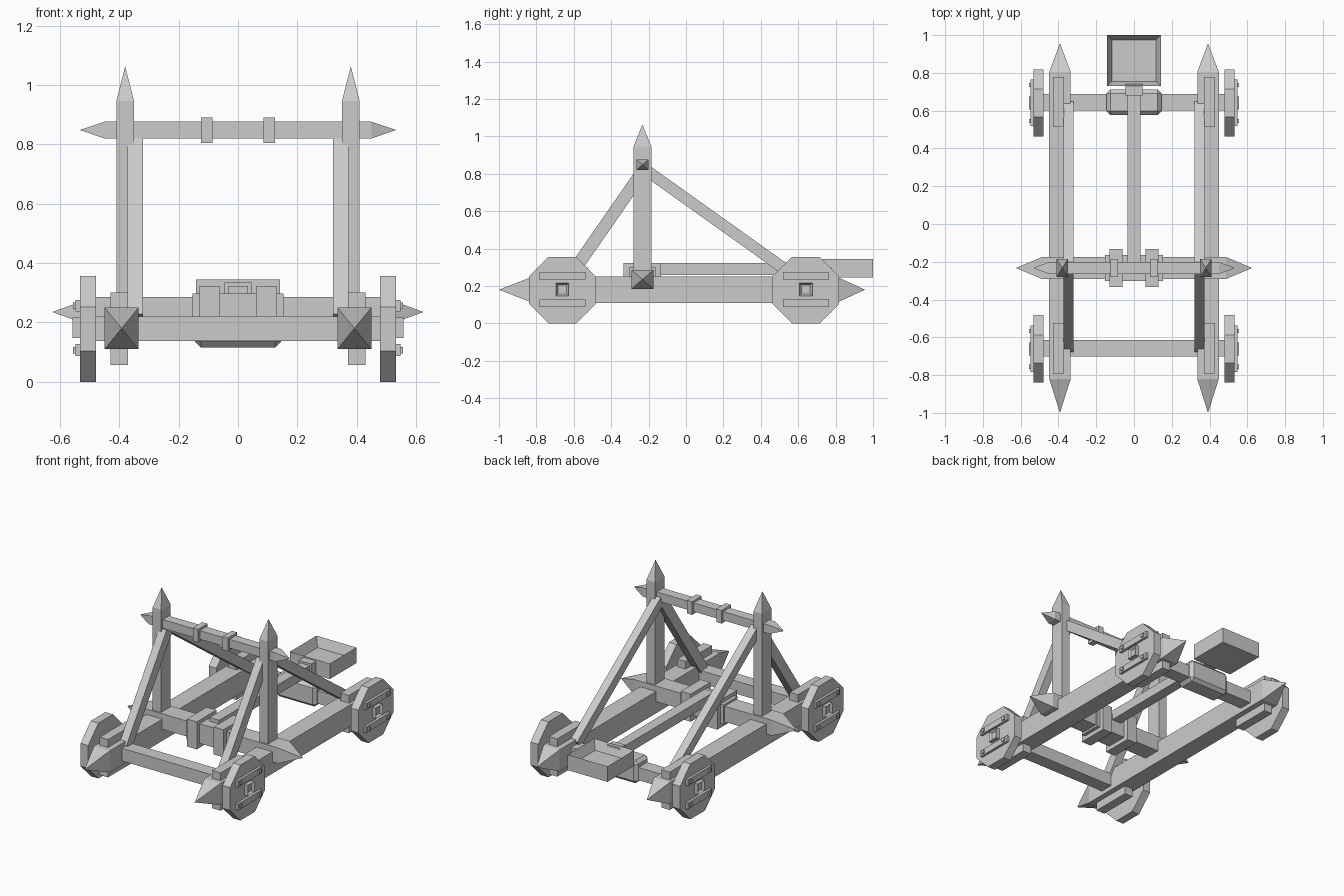
import bpy, bmesh, math
from mathutils import Vector, Matrix

if "Cube" in bpy.data.objects:
    bpy.data.objects.remove(bpy.data.objects["Cube"])


def finish(name, bm):
    bmesh.ops.recalc_face_normals(bm, faces=bm.faces)
    mesh = bpy.data.meshes.new(name)
    bm.to_mesh(mesh)
    bm.free()
    ob = bpy.data.objects.new(name, mesh)
    bpy.context.collection.objects.link(ob)
    return ob


def cube(x0, x1, y0, y1, z0, z1):
    bm = bmesh.new()
    size = Matrix.Diagonal((x1 - x0, y1 - y0, z1 - z0, 1))
    pos = Matrix.Translation(((x0 + x1) / 2, (y0 + y1) / 2, (z0 + z1) / 2))
    bmesh.ops.create_cube(bm, size=1, matrix=pos @ size)
    return bm


def box(name, *bounds):
    return finish(name, cube(*bounds))


def tray(name, bounds, direction, rim, depth):
    """Box with one face inset and pushed inwards."""
    bm = cube(*bounds)
    bm.normal_update()
    d = Vector(direction)
    face = max(bm.faces, key=lambda f: f.normal.dot(d))
    bmesh.ops.inset_individual(bm, faces=[face], thickness=rim)
    bmesh.ops.translate(bm, verts=face.verts, vec=-d * depth)
    return finish(name, bm)


def spiked(name, bounds, axis, low=None, high=None):
    """Beam whose ends run out to pyramid points at low / high."""
    bm = cube(*bounds)
    bm.normal_update()
    d = Vector([int(i == axis) for i in range(3)])
    ends = [(max(bm.faces, key=lambda f: f.normal.dot(d)), high),
            (min(bm.faces, key=lambda f: f.normal.dot(d)), low)]
    for face, tip in ends:
        if tip is not None:
            p = face.calc_center_median()
            p[axis] = tip
            apex = bmesh.ops.poke(bm, faces=[face])["verts"][0]
            apex.co = p
    return finish(name, bm)


def strut(name, x, w, a, b, t):
    """Slanted square timber between two (y, z) points."""
    d = Vector((0, b[0] - a[0], b[1] - a[1]))
    bm = cube(-w / 2, w / 2, -d.length / 2, d.length / 2, -t / 2, t / 2)
    mid = Vector((x, (a[0] + b[0]) / 2, (a[1] + b[1]) / 2))
    rot = Matrix.Rotation(math.atan2(d.z, d.y), 4, 'X')
    bm.transform(Matrix.Translation(mid) @ rot)
    return finish(name, bm)


def span(s, a, b):
    return sorted((s * a, s * b))


YB = -0.233  # line of the upright frame
WHEELS = (("front", -0.661), ("back", 0.641))

for s, side in ((-1, "left"), (1, "right")):
    # pointed side rails and uprights
    spiked(f"{side}_rail", (*span(s, .335, .449), -.82, .805, .11, .25), 1, -1.0, .957)
    spiked(f"{side}_post", (*span(s, .35, .41), YB - .048, YB + .048, .2, .945), 2, None, 1.063)
    # slanted braces
    strut(f"{side}_front_brace", s * .346, .052, (-.65, .21), (-.24, .80), .067)
    strut(f"{side}_back_brace", s * .346, .052, (-.22, .824), (.63, .218), .061)
    for end, y in WHEELS:
        # clamping blocks above and below the rail
        yb = y + (.005 if y > 0 else .003)
        for n, z0, z1 in (("upper", .245, .30), ("lower", .057, .115)):
            box(f"{side}_{end}_{n}_block", *span(s, .37, .43), yb - .133, yb + .133, z0, z1)
        # octagonal wheel
        bm = bmesh.new()
        r = .178 / math.cos(math.pi / 8)
        bmesh.ops.create_cone(bm, cap_ends=True, segments=8, radius1=r, radius2=r, depth=.054,
                              matrix=Matrix.Translation((s * .505, y, .178))
                              @ Matrix.Rotation(math.pi / 2, 4, 'Y')
                              @ Matrix.Rotation(math.pi / 8, 4, 'Z'))
        finish(f"{side}_{end}_wheel", bm)
        # wheel battens with nails, and recessed hub cap
        for n, z in (("upper", .256), ("lower", .107)):
            box(f"{side}_{end}_{n}_batten", *span(s, .525, .548), y - .123, y + .123, z - .02, z + .02)
            for k in (-1, 1):
                yn = y + k * .095
                box(f"{side}_{end}_{n}_nail", *span(s, .54, .556), yn - .011, yn + .011, z - .011, z + .011)
        tray(f"{side}_{end}_hub", (*span(s, .525, .557), y - .034, y + .034, .147, .217),
             (s, 0, 0), .016, .015)

# axles
for end, y in WHEELS:
    yc = y + .004
    box(f"{end}_axle", -.485, .485, yc - .044, yc + .044, .138, .22)

# pointed cross beams
spiked("lower_cross_beam", (-.488, .488, YB - .058, YB + .058, .185, .285), 0, -.625, .625)
spiked("top_bar", (-.45, .45, YB - .032, YB + .032, .82, .876), 0, -.533, .533)

# straps round the beams
box("beam_sleeve", -.153, .153, YB - .07, YB + .07, .172, .298)
for s, side in ((-1, "left"), (1, "right")):
    box(f"{side}_beam_strap", *span(s, .06, .13), YB - .1, YB + .1, .145, .322)
    box(f"{side}_bar_strap", *span(s, .086, .124), YB - .048, YB + .048, .805, .89)

# throwing arm with its rest block, neck and bucket
box("throwing_arm", -.034, .034, -.24, .72, .26, .322)
rest = box("arm_rest_block", -.145, .145, .577, .712, .115, .262)
bevel = rest.modifiers.new("chamfer", 'BEVEL')
bevel.width = .02
bevel.segments = 1
box("bucket_neck", -.045, .045, .68, .74, .255, .335)
tray("bucket", (-.142, .142, .73, 1.0, .245, .345), (0, 0, 1), .036, .06)
